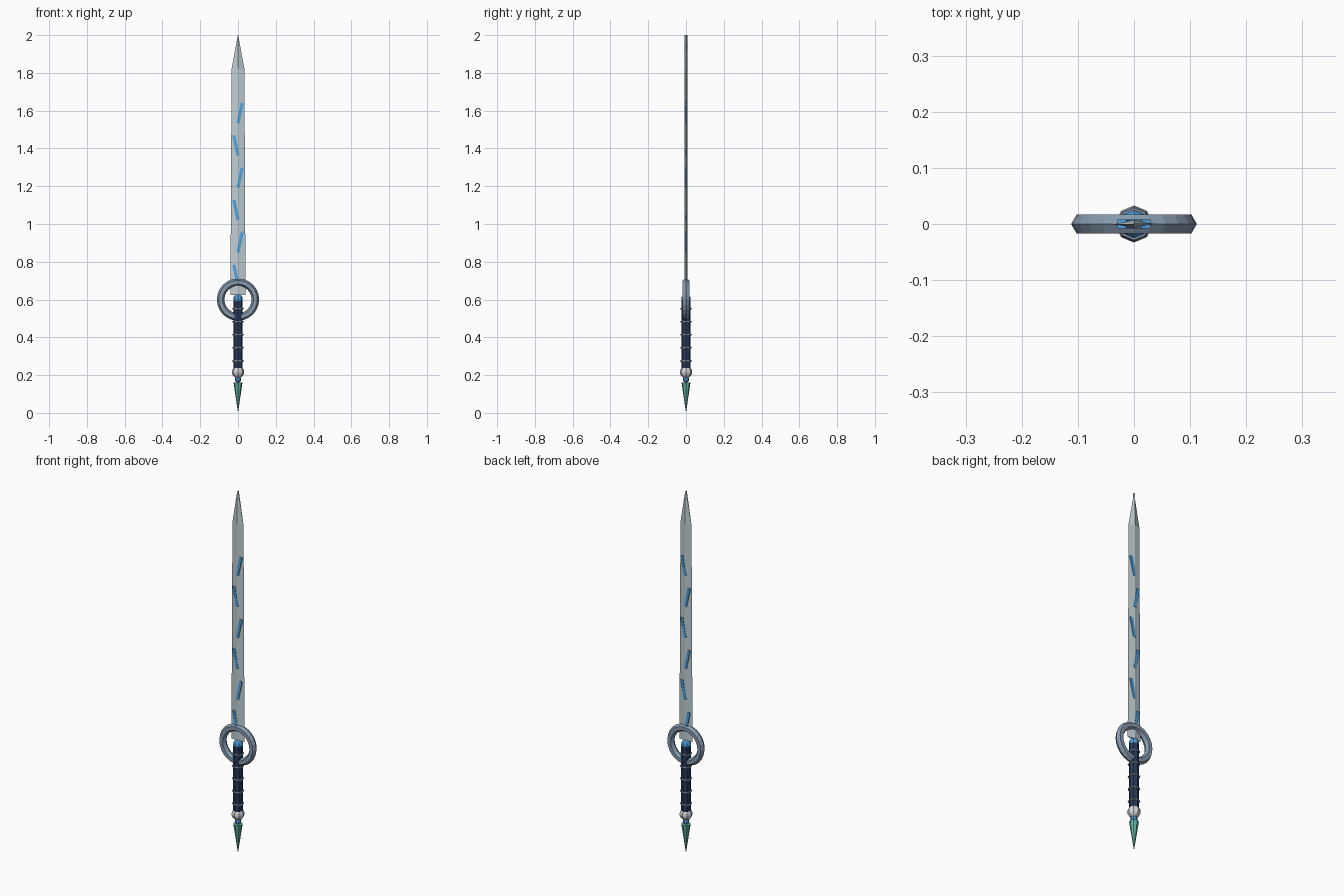
import bpy, bmesh, math

if "Cube" in bpy.data.objects:
    bpy.data.objects.remove(bpy.data.objects["Cube"])

def material(name, r, g, b):
    m = bpy.data.materials.new(name)
    m.diffuse_color = (r, g, b, 1)
    m.use_nodes = True
    m.node_tree.nodes["Principled BSDF"].inputs["Base Color"].default_value = m.diffuse_color
    return m

STEEL = material("pale_steel", 0.52, 0.61, 0.64)
IRON = material("blue_iron", 0.24, 0.32, 0.42)
NAVY = material("navy_leather", 0.02, 0.04, 0.10)
BLUE = material("glow_blue", 0.08, 0.36, 0.75)
GREEN = material("green_crystal", 0.12, 0.45, 0.36)
SILVER = material("silver", 0.65, 0.67, 0.69)

def finish(name, mat):
    o = bpy.context.object
    o.name = name
    o.data.materials.append(mat)
    return o

def ball(name, z, r, mat):
    bpy.ops.mesh.primitive_uv_sphere_add(segments=8, ring_count=8, radius=r, location=(0, 0, z))
    return finish(name, mat)

def torus(name, z, major, minor, segs, sides, mat, rot=0):
    bpy.ops.mesh.primitive_torus_add(major_radius=major, minor_radius=minor, major_segments=segs,
                                     minor_segments=sides, location=(0, 0, z), rotation=(rot, 0, 0))
    return finish(name, mat)

# Blade: diamond section, only its width tapers to the point
bm = bmesh.new()
rings = []
for z, w, t in ((0.624, 0.040, 0.007), (1.82, 0.034, 0.007), (2.0, 0.0008, 0.007)):
    rings.append([bm.verts.new(p) for p in ((w, 0, z), (0, t, z), (-w, 0, z), (0, -t, z))])
for a, b in zip(rings, rings[1:]):
    for i in range(4):
        j = (i + 1) % 4
        bm.faces.new((a[i], a[j], b[j], b[i]))
bm.faces.new(rings[0][::-1])
bm.faces.new(rings[-1])
mesh = bpy.data.meshes.new("blade")
bm.to_mesh(mesh)
bm.free()
blade = bpy.data.objects.new("blade", mesh)
bpy.context.collection.objects.link(blade)
mesh.materials.append(STEEL)

# Glowing slashes set through the blade, alternating sides
for i in range(6):
    side = -1 if i % 2 == 0 else 1
    bpy.ops.mesh.primitive_cube_add(size=1, location=(side * 0.011, 0, 0.731 + i * 0.1713),
                                    rotation=(0, side * 0.2, 0))
    o = finish(f"blade_slash_{i + 1}", BLUE)
    o.scale = (0.016, 0.016, 0.108)

# Ring guard and the gem inside it
torus("ring_guard", 0.60, 0.092, 0.020, 24, 6, IRON, math.pi / 2)
ball("guard_gem", 0.603, 0.025, BLUE)

# Grip with metal bands
bpy.ops.mesh.primitive_cylinder_add(vertices=8, radius=0.025, depth=0.36, location=(0, 0, 0.412))
finish("grip", NAVY)
for i in range(5):
    torus(f"grip_band_{i + 1}", 0.275 + i * 0.069, 0.026, 0.005, 8, 6, IRON)

# Pommel ball, small bead and crystal spike
ball("pommel", 0.217, 0.033, SILVER)
ball("pommel_bead", 0.177, 0.017, BLUE)
bpy.ops.mesh.primitive_cone_add(vertices=8, radius1=0.024, radius2=0, depth=0.162,
                                location=(0, 0, 0.081), rotation=(math.pi, 0, 0))
finish("pommel_spike", GREEN)
